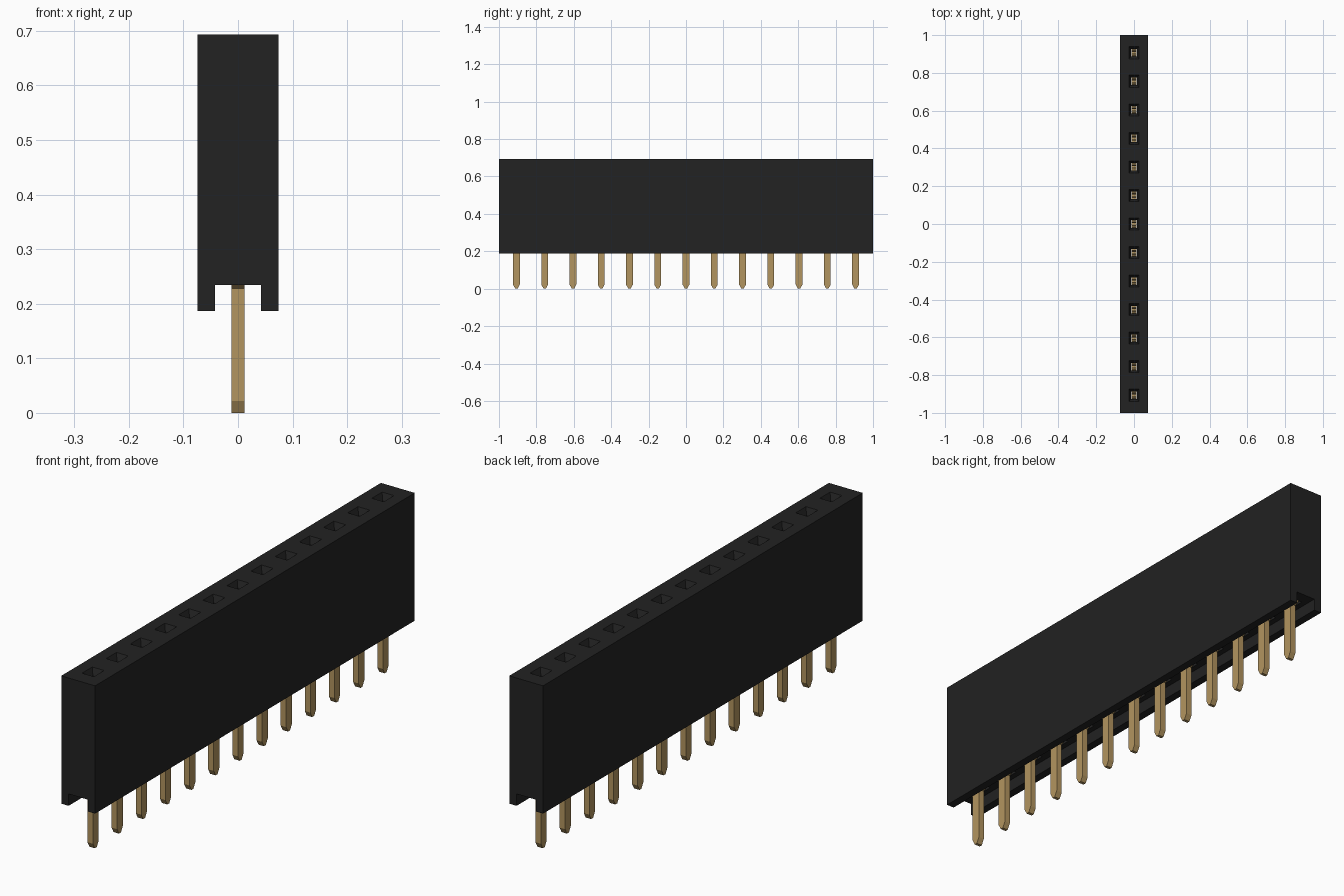
import bpy, bmesh

if "Cube" in bpy.data.objects:
    bpy.data.objects.remove(bpy.data.objects["Cube"])

PINS, PITCH = 13, 0.1511
HALF_LEN = 1.0
CEILING = 0.234          # roof of the channel under the housing
TOP = 0.693


def material(name, rgb):
    m = bpy.data.materials.new(name)
    m.diffuse_color = (*rgb, 1)
    m.use_nodes = True
    m.node_tree.nodes["Principled BSDF"].inputs["Base Color"].default_value = m.diffuse_color
    return m


def make_object(name, bm, mat=None):
    bmesh.ops.recalc_face_normals(bm, faces=bm.faces)
    me = bpy.data.meshes.new(name)
    bm.to_mesh(me)
    bm.free()
    ob = bpy.data.objects.new(name, me)
    bpy.context.collection.objects.link(ob)
    if mat:
        me.materials.append(mat)
    return ob


def extrude_profile(bm, points, offset):
    """Fill a closed outline and push it along the offset."""
    face = bm.faces.new([bm.verts.new(p) for p in points])
    ext = bmesh.ops.extrude_face_region(bm, geom=[face])["geom"]
    verts = [v for v in ext if isinstance(v, bmesh.types.BMVert)]
    bmesh.ops.translate(bm, verts=verts, vec=offset)


def loft(bm, sections, y):
    """Stack of rectangles (half x, half y, z) skinned into a solid."""
    rings = [[bm.verts.new((sx * hx, y + sy * hy, z))
              for sx, sy in ((-1, -1), (1, -1), (1, 1), (-1, 1))]
             for hx, hy, z in sections]
    bm.faces.new(rings[0])
    bm.faces.new(rings[-1])
    for a, b in zip(rings, rings[1:]):
        for i in range(4):
            j = (i + 1) % 4
            bm.faces.new((a[i], a[j], b[j], b[i]))


black = material("black plastic", (0.016, 0.016, 0.016))
brass = material("brass", (0.45, 0.30, 0.115))
rows = [(i - (PINS - 1) / 2) * PITCH for i in range(PINS)]

# Housing: channel-footed profile along y
half = [(0.042, CEILING), (0.042, 0.187), (0.074, 0.187), (0.074, TOP)]
outline = half + [(-x, z) for x, z in reversed(half)]
bm = bmesh.new()
extrude_profile(bm, [(x, -HALF_LEN, z) for x, z in outline], (0, 2 * HALF_LEN, 0))
housing = make_object("housing", bm, black)

# Socket cavities: wide chamber, narrow throat, flared entry
bm = bmesh.new()
for y in rows:
    loft(bm, [(0.020, 0.046, CEILING - 0.02), (0.020, 0.046, 0.62),
              (0.015, 0.020, 0.62), (0.015, 0.020, 0.668),
              (0.026, 0.032, TOP), (0.026, 0.032, TOP + 0.02)], y)
cutter = make_object("socket_cutter", bm)
cutter.hide_render = True

mod = housing.modifiers.new("sockets", "BOOLEAN")
mod.operation = "DIFFERENCE"
mod.solver = "EXACT"
mod.object = cutter
bpy.context.view_layer.objects.active = housing
bpy.ops.object.modifier_apply(modifier=mod.name)
bpy.data.objects.remove(cutter)

# Contact pins: chamfered tail, shoulder, two spring leaves pinching inward
side = [(0.006, 0.0), (0.018, 0.022), (0.018, 0.228), (0.040, 0.240),
        (0.040, 0.34), (0.013, 0.57), (0.018, 0.61),
        (0.011, 0.61), (0.004, 0.57), (0.026, 0.34), (0.026, 0.29)]
outline = side + [(-y, z) for y, z in reversed(side)]
bm = bmesh.new()
for y0 in rows:
    extrude_profile(bm, [(-0.012, y0 + y, z) for y, z in outline], (0.024, 0, 0))
make_object("contact_pins", bm, brass)
